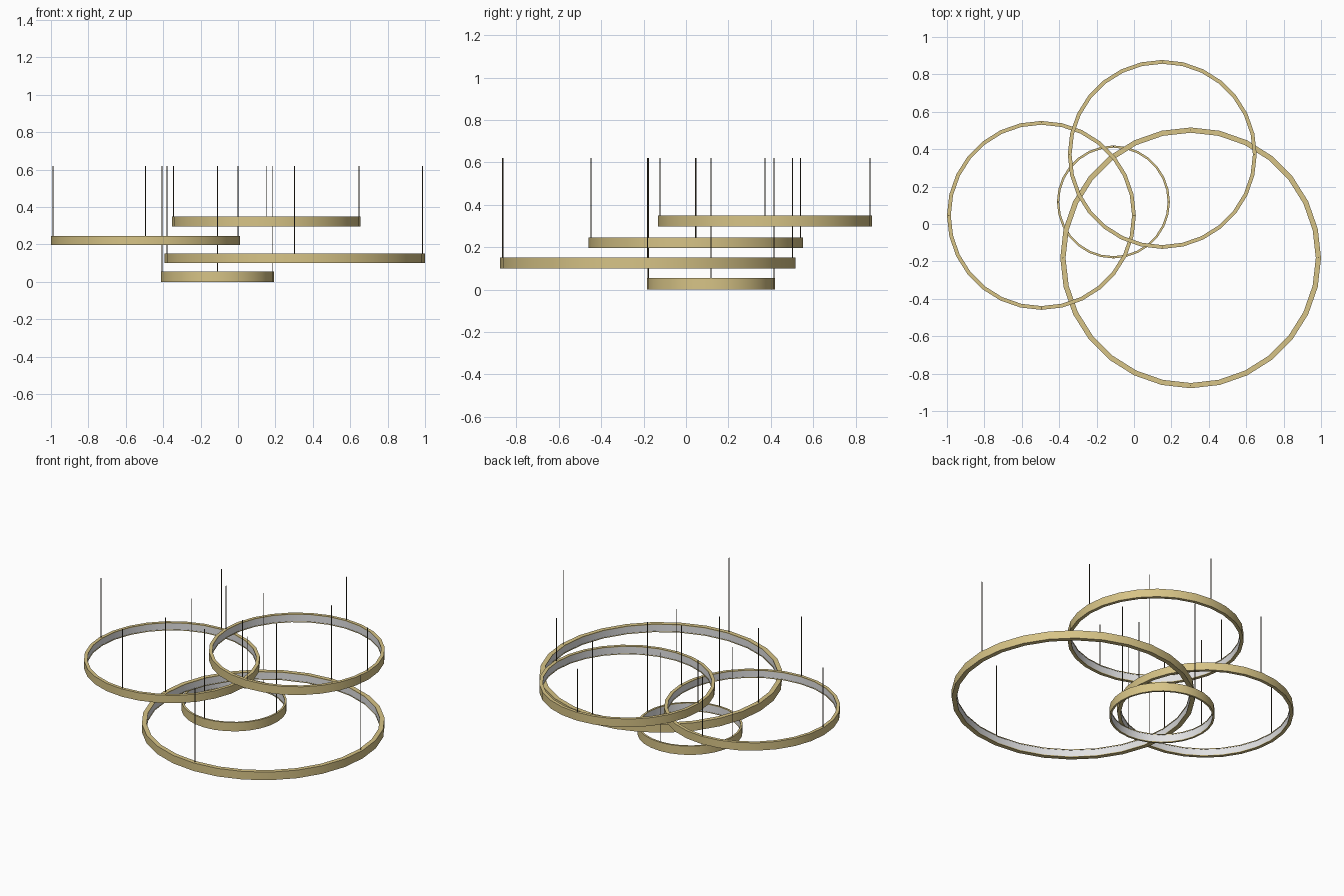
import bpy, bmesh, math

if "Cube" in bpy.data.objects:
    bpy.data.objects.remove(bpy.data.objects["Cube"])


def material(name, rgb):
    m = bpy.data.materials.new(name)
    m.diffuse_color = (*rgb, 1)
    m.use_nodes = True
    m.node_tree.nodes["Principled BSDF"].inputs["Base Color"].default_value = m.diffuse_color
    return m


GOLD = material("brushed gold", (0.68, 0.55, 0.24))
WHITE = material("white diffuser", (0.76, 0.76, 0.77))
DARK = material("dark wire", (0.08, 0.065, 0.04))
SIDES = 28
WIRE_TOP = 0.62


def finish(bm, name, mats):
    bmesh.ops.recalc_face_normals(bm, faces=bm.faces)
    me = bpy.data.meshes.new(name)
    bm.to_mesh(me)
    bm.free()
    ob = bpy.data.objects.new(name, me)
    bpy.context.collection.objects.link(ob)
    for m in mats:
        me.materials.append(m)
    bpy.context.view_layer.objects.active = ob
    ob.select_set(True)
    bpy.ops.object.shade_smooth_by_angle(angle=math.radians(35))
    ob.select_set(False)
    return ob


def ring(name, cx, cy, r, z0, z1):
    """Gold channel swept round, with a white strip on its inner wall."""
    w, lip, inset = r * 0.04, 0.005, 0.002
    profile = [(r, z0), (r, z1), (r - w, z1), (r - w, z1 - lip),
               (r - w + inset, z1 - lip), (r - w + inset, z0 + lip),
               (r - w, z0 + lip), (r - w, z0)]
    bm = bmesh.new()
    loops = []
    for i in range(SIDES):
        a = 2 * math.pi * i / SIDES
        loops.append([bm.verts.new((cx + p * math.cos(a), cy + p * math.sin(a), z))
                      for p, z in profile])
    n = len(profile)
    for i in range(SIDES):
        a, b = loops[i], loops[(i + 1) % SIDES]
        for k in range(n):
            f = bm.faces.new((a[k], b[k], b[(k + 1) % n], a[(k + 1) % n]))
            f.material_index = 1 if k == 4 else 0
    finish(bm, name, [GOLD, WHITE])


def wires(name, cx, cy, r, z):
    """Four thin hanging wires on the rim."""
    bm = bmesh.new()
    mid = r * 0.98
    for k in range(4):
        a = k * math.pi / 2
        made = bmesh.ops.create_cone(bm, cap_ends=True, segments=8, radius1=0.0025,
                                     radius2=0.0025, depth=WIRE_TOP - z)
        bmesh.ops.translate(bm, verts=made["verts"],
                            vec=(cx + mid * math.cos(a), cy + mid * math.sin(a),
                                 (WIRE_TOP + z) / 2))
    finish(bm, name, [DARK])


# name, centre x, centre y, radius, bottom, top
for name, cx, cy, r, z0, z1 in [
        ("small_ring", -0.11, 0.118, 0.302, 0.0, 0.055),
        ("large_ring", 0.303, -0.181, 0.697, 0.10, 0.151),
        ("left_ring", -0.495, 0.046, 0.505, 0.197, 0.246),
        ("upper_ring", 0.151, 0.372, 0.505, 0.297, 0.349)]:
    ring(name, cx, cy, r, z0, z1)
    wires(name + "_wires", cx, cy, r, z1 - 0.002)
